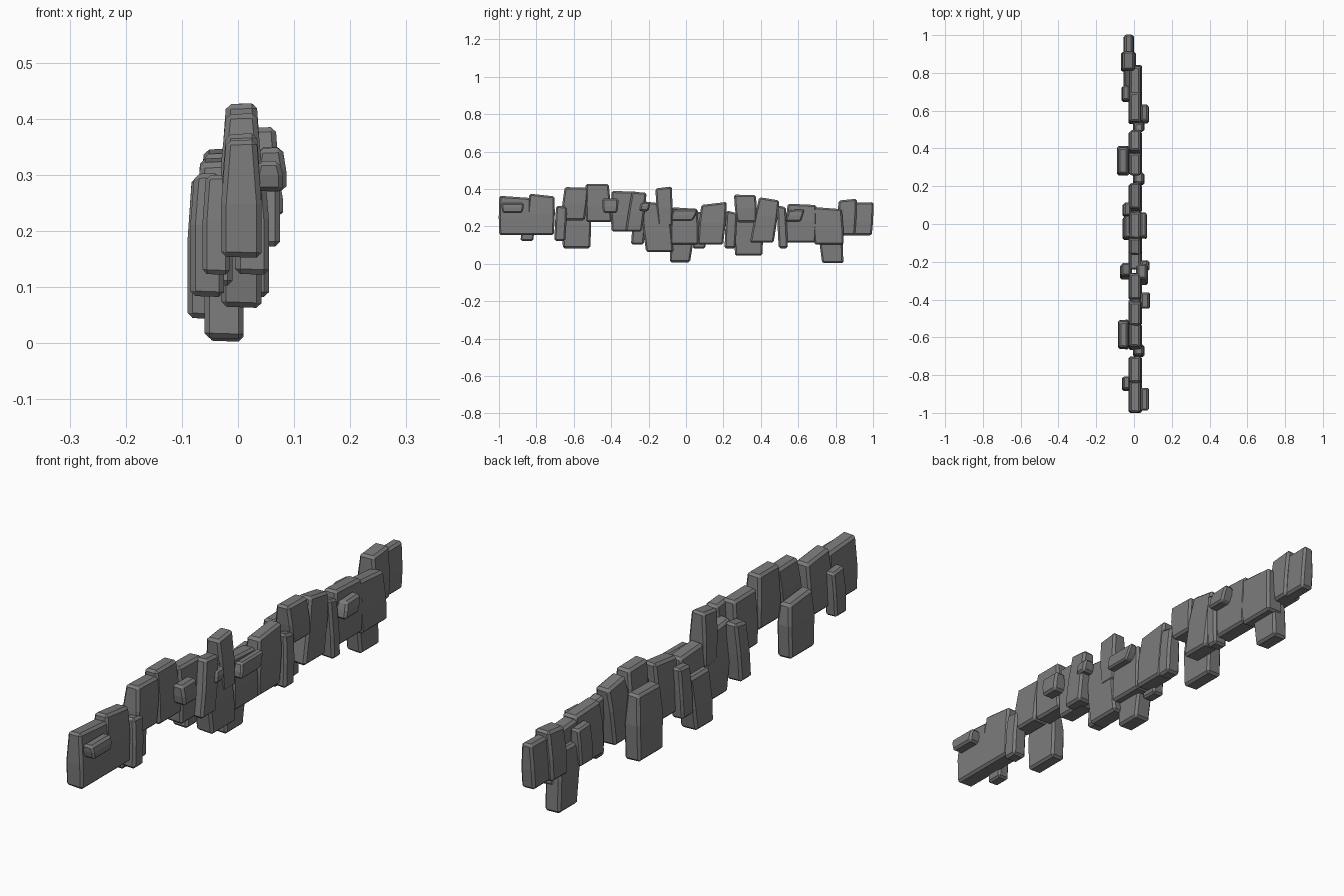
import bpy
import bmesh
import random

random.seed(7)
cube = bpy.data.objects.get("Cube")
if cube:
    bpy.data.objects.remove(cube, do_unlink=True)

slate = bpy.data.materials.new("slate grey")
slate.use_nodes = True
colour = (0.2, 0.2, 0.2, 1)
slate.diffuse_color = colour
slate.node_tree.nodes["Principled BSDF"].inputs["Base Color"].default_value = colour


def stone(name, back_x, face_x, y_span, z_span, lean=0, flare=0, bulge=0.04):
    """Chiselled block: six-sided outline pushed along x, then bevelled.
    lean shifts the top along y, flare widens the top and narrows the foot."""
    y0, y1 = y_span
    z0, z1 = z_span
    width, height, depth = y1 - y0, z1 - z0, face_x - back_x
    middle = (y0 + y1) / 2
    waist = random.uniform(0.4, 0.6)
    rows = [(0, 1 - abs(flare) if flare > 0 else 1),
            (waist, 1 + bulge - abs(flare) / 2),
            (1, 1 if flare >= 0 else 1 - abs(flare))]
    outline = [(-1, row) for row in rows] + [(1, row) for row in reversed(rows)]
    tilt = random.uniform(-0.04, 0.04) * height

    bm = bmesh.new()
    rings = []
    for x, spread in ((back_x, 0.96), (face_x, 0.98)):
        ring = []
        for side, (level, wide) in outline:
            y = middle + side * wide * spread * width / 2 + lean * (level - 0.5)
            z = z0 + level * height + (side * tilt if level == 1 else 0)
            z += (0.5 - level) * (1 - spread) * height
            inset = 0.12 * depth if level == 1 else 0
            push = -inset if x == face_x else inset
            ring.append(bm.verts.new((x + push, y, z)))
        rings.append(ring)
    back, face = rings
    count = len(outline)
    for i in range(count):
        j = (i + 1) % count
        bm.faces.new((back[i], back[j], face[j], face[i]))
    # each face is two quads that meet at the waist
    for ring in rings:
        bm.faces.new((ring[0], ring[1], ring[4], ring[5]))
        bm.faces.new((ring[1], ring[2], ring[3], ring[4]))
    bmesh.ops.recalc_face_normals(bm, faces=bm.faces)

    mesh = bpy.data.meshes.new(name)
    bm.to_mesh(mesh)
    bm.free()
    mesh.materials.append(slate)
    obj = bpy.data.objects.new(name, mesh)
    bpy.context.collection.objects.link(obj)
    bevel = obj.modifiers.new("worn edges", "BEVEL")
    bevel.width = min(0.009, depth * 0.16)
    bevel.segments = 1
    bevel.limit_method = "ANGLE"
    bevel.angle_limit = 0.6
    return obj


def core(name, y_span, z_span, lean=0, flare=0):
    return stone(name, -0.03, 0.042, y_span, z_span, lean, flare)


# main course of thick stones, front to back
core("front_end_stone", (-1, -.83), (.15, .36))
core("front_second_stone", (-.85, -.7), (.15, .37), .01, -.08)
core("front_upper_stone", (-.66, -.53), (.23, .41), .02)
core("crest_stone", (-.54, -.4), (.22, .43), -.01, -.1)
core("front_middle_stone", (-.4, -.26), (.17, .39))
core("low_middle_stone", (-.23, -.08), (.06, .33), -.03)
core("post_stone", (-.16, -.07), (.2, .41), -.01, .12)
core("centre_stone", (-.085, .07), (.1, .3), 0, -.08)
core("rear_middle_stone", (.07, .21), (.1, .325), .02)
core("rear_upper_stone", (.26, .38), (.22, .37), -.01, .08)
core("leaning_stone", (.36, .49), (.11, .35), .04, -.15)
core("rear_broad_stone", (.53, .7), (.11, .32), .01, -.08)
core("rear_low_stone", (.68, .84), (.1, .3), -.01)
stone("rear_step_stone", -.07, .01, (.81, .91), (.15, .345), .01)
stone("rear_end_stone", -.055, 0, (.88, 1), (.15, .33), .01)

# narrow wedges filling the joints
for label, y_span, z_span, lean in (
        ("front", (-.7, -.64), (.12, .31), .01),
        ("middle", (.21, .27), (.08, .28), .01),
        ("rear", (.49, .54), (.08, .31), -.01)):
    stone(label + "_joint_wedge", -.005, .055, y_span, z_span, lean)

# slabs and chips standing out on the left face
stone("front_left_chip", .03, .08, (-.99, -.865), (.27, .325), 0, .15)
stone("crest_left_chip", .03, .086, (-.45, -.36), (.27, .35), 0, .15)
stone("middle_left_slab", .01, .075, (-.31, -.22), (.17, .385), .03, -.1)
stone("tiny_left_chip", .03, .082, (-.245, -.195), (.28, .33), .01)
stone("long_left_chip", .03, .07, (-.08, .055), (.23, .29), .02, .15)
stone("rear_left_chip", .03, .08, (.54, .625), (.225, .29), .02)

# slabs and chips standing out on the right face
stone("front_right_chip", -.063, -.015, (-.88, -.81), (.12, .3), .01)
stone("front_right_slab", -.085, -.025, (-.66, -.51), (.08, .3), 0, -.06, .1)
stone("middle_right_slab", -.075, -.01, (-.285, -.215), (.1, .33), .02)
stone("centre_foot_stone", -.06, .01, (-.085, .04), (.005, .22), .02, .12)
stone("thin_right_slab", -.06, -.01, (.04, .11), (.08, .28), .01)
stone("rear_right_slab", -.09, -.025, (.26, .41), (.04, .3), 0, -.06, .1)
stone("rear_right_chip", -.065, -.02, (.65, .73), (.14, .29), .01)
stone("rear_foot_stone", -.055, .01, (.71, .84), (0, .24), -.02, .1)
